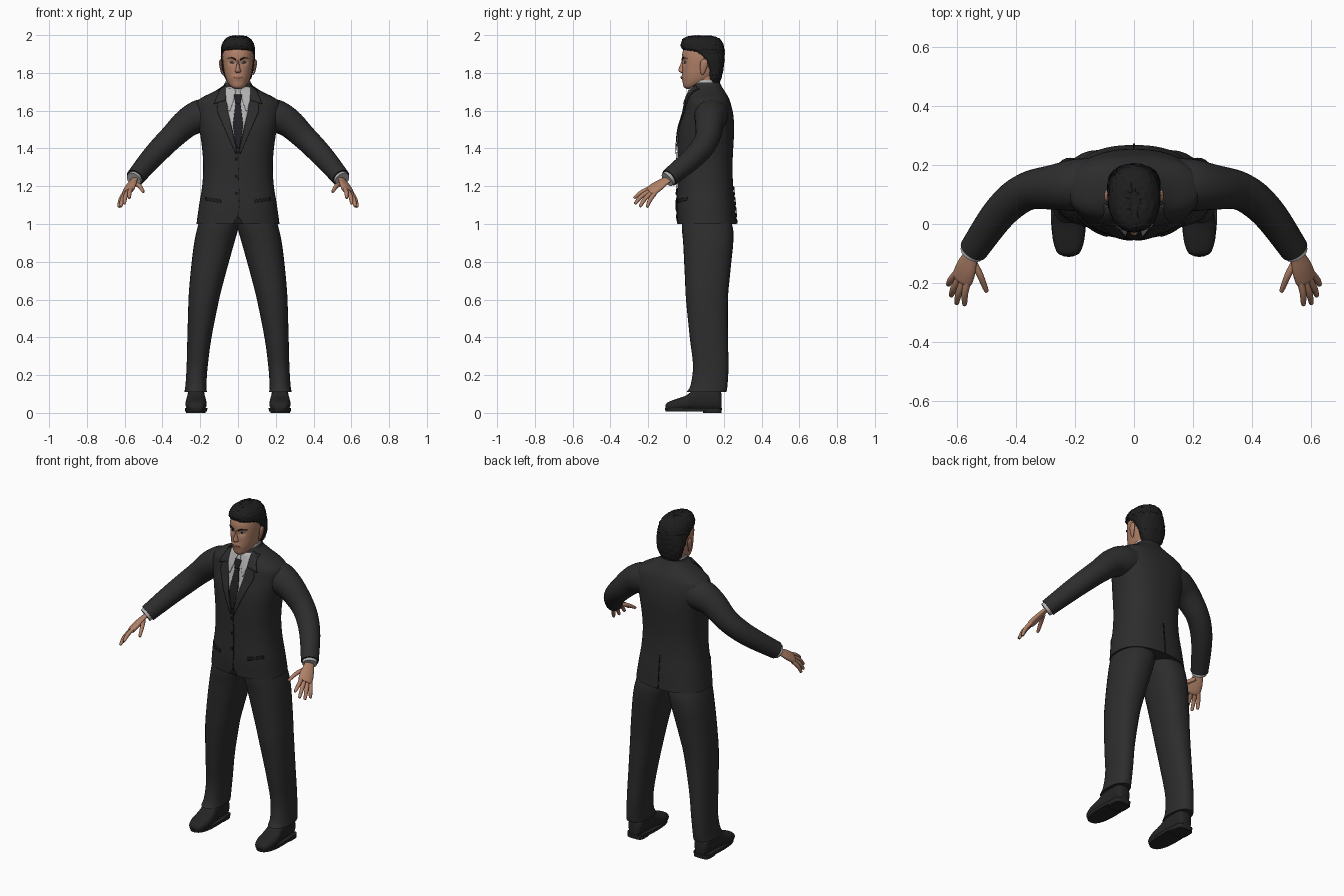
import bpy, bmesh, math, random
from mathutils import Vector
from mathutils.bvhtree import BVHTree

random.seed(4)
default_cube = bpy.data.objects.get("Cube")
if default_cube:
    bpy.data.objects.remove(default_cube, do_unlink=True)


def material(name, r, g, b):
    mat = bpy.data.materials.new(name)
    mat.use_nodes = True
    mat.diffuse_color = (r, g, b, 1)
    mat.node_tree.nodes["Principled BSDF"].inputs["Base Color"].default_value = (r, g, b, 1)
    return mat


SUIT = material("charcoal_suit", .026, .026, .027)
SEAM = material("dark_seam", .012, .012, .013)
TIE = material("black_tie", .015, .015, .017)
SHIRT = material("pale_shirt", .45, .45, .46)
SKIN = material("skin", .44, .22, .14)
LIP = material("lips", .32, .13, .09)
HAIR = material("black_hair", .013, .013, .013)
SHOE = material("black_leather", .018, .018, .019)


def smooth_rows(rows, steps):
    """Catmull-Rom interpolation through rows of equal length."""
    out = []
    for i in range(len(rows) - 1):
        a, b, c, d = (rows[max(0, min(len(rows) - 1, i + k))] for k in (-1, 0, 1, 2))
        for s in range(steps):
            t = s / steps
            out.append([q + t / 2 * ((r - p) + t * ((2 * p - 5 * q + 4 * r - w)
                        + t * (3 * (q - r) + w - p))) for p, q, r, w in zip(a, b, c, d)])
    return out + [list(rows[-1])]


def finish(name, bm, mat, mirror=False):
    bmesh.ops.recalc_face_normals(bm, faces=bm.faces[:])
    mesh = bpy.data.meshes.new(name)
    bm.to_mesh(mesh)
    bm.free()
    mesh.materials.append(mat)
    for poly in mesh.polygons:
        poly.use_smooth = True
    mesh.set_sharp_from_angle(angle=math.radians(50))
    obj = bpy.data.objects.new(name, mesh)
    bpy.context.collection.objects.link(obj)
    if mirror:
        obj.modifiers.new("other_side", "MIRROR")
    return obj


def loft(name, rings, mat, mirror=False, sides=32, power=2, shape=None):
    """Skin rings of (centre, half axis u, half axis v) and cap both ends."""
    bm = bmesh.new()
    loops = []
    for centre, u, v in rings:
        loop = []
        for k in range(sides):
            c, s = math.cos(math.tau * k / sides), math.sin(math.tau * k / sides)
            c, s = (math.copysign(abs(w) ** (2 / power), w) for w in (c, s))
            point = centre + u * c + v * s
            loop.append(bm.verts.new(shape(point) if shape else point))
        loops.append(loop)
    for low, high in zip(loops, loops[1:]):
        for k in range(sides):
            j = (k + 1) % sides
            bm.faces.new((low[k], low[j], high[j], high[k]))
    bm.faces.new(loops[0])
    bm.faces.new(loops[-1])
    return finish(name, bm, mat, mirror)


def stack(name, rows, mat, steps=5, **options):
    """Horizontal rings given as z, x_min, x_max, y_min, y_max."""
    rings = [(Vector(((a + b) / 2, (c + d) / 2, z)), Vector(((b - a) / 2, 0, 0)),
              Vector((0, (d - c) / 2, 0))) for z, a, b, c, d in smooth_rows(rows, steps)]
    return loft(name, rings, mat, **options)


def centred(rows):
    return [(z, -w, w, front, back) for z, w, front, back in rows]


def tube(name, rows, mat, side=(0, 1, 0), flat=1, steps=5, sides=20):
    """Mirrored limb along rows of x, y, z, radius; flat squeezes it across side."""
    rows = smooth_rows(rows, steps)
    points = [Vector(r[:3]) for r in rows]
    rings = []
    for i, r in enumerate(rows):
        along = points[min(i + 1, len(rows) - 1)] - points[max(i - 1, 0)]
        along.normalize()
        u = Vector(side)
        u = (u - along * u.dot(along)).normalized()
        rings.append((points[i], u * r[3], along.cross(u) * r[3] * flat))
    return loft(name, rings, mat, mirror=True, sides=sides)


def surface(obj):
    mesh = obj.data
    return BVHTree.FromPolygons([v.co for v in mesh.vertices],
                                [tuple(p.vertices) for p in mesh.polygons])


def panel(name, tree, edge_a, edge_b, mat, mirror=False, lift=.003, back=False):
    """Thin cloth plate between two x,z edges, laid on a surface."""
    side = 1 if back else -1
    bm = bmesh.new()
    rows = []
    cuts, across = 7, 8
    for i in range((len(edge_a) - 1) * cuts + 1):
        seg = min(i // cuts, len(edge_a) - 2)
        t = i / cuts - seg
        a, b = (Vector(e[seg]).lerp(Vector(e[seg + 1]), t) for e in (edge_a, edge_b))
        row = []
        for k in range(across + 1):
            p = a.lerp(b, k / across)
            start = Vector((p.x, side, p.y))
            hit, normal, *_ = tree.ray_cast(start, Vector((0, -side, 0)))
            if hit is None:
                hit, normal, *_ = tree.find_nearest(Vector((p.x, 0, p.y)))
            row.append(bm.verts.new(hit + Vector((0, side * lift, 0))))
        rows.append(row)
    for r, q in zip(rows, rows[1:]):
        for k in range(across):
            bm.faces.new((r[k], r[k + 1], q[k + 1], q[k]))
    obj = finish(name, bm, mat, mirror)
    solid = obj.modifiers.new("thickness", "SOLIDIFY")
    solid.thickness = .004
    solid.offset = 0
    return obj


# Jacket body
jacket = stack("jacket_body", centred([
    (1, .22, -.045, .268), (1.1, .206, -.05, .26), (1.2, .19, -.046, .25),
    (1.3, .184, -.045, .246), (1.4, .19, -.046, .25), (1.5, .205, -.038, .255),
    (1.58, .222, -.015, .25), (1.64, .222, 0, .236), (1.67, .19, .01, .225),
    (1.7, .13, .02, .207), (1.73, .082, .03, .188), (1.75, .068, .045, .178)]),
    SUIT, sides=64, power=2.4)
cloth = surface(jacket)

# Sleeves, shirt cuffs
tube("jacket_sleeves", [(.13, .14, 1.58, .085), (.2, .132, 1.57, .088), (.27, .125, 1.535, .077),
     (.35, .115, 1.46, .066), (.41, .082, 1.4, .062), (.47, .02, 1.335, .057),
     (.545, -.088, 1.245, .049)], SUIT, sides=28)
tube("shirt_cuffs", [(.53, -.065, 1.262, .04), (.552, -.1, 1.235, .041)], SHIRT)

# Hands: flattened palm, four fingers and a thumb
spread = Vector((.5, .4, -.25))
tube("palms", [(.542, -.085, 1.245, .027), (.555, -.11, 1.228, .029), (.57, -.15, 1.2, .039),
     (.582, -.185, 1.175, .04), (.586, -.196, 1.168, .03)], SKIN, side=spread, flat=.45)
fingers = {
    "index": ((.563, -.19, 1.19), (.574, -.235, 1.168), (.575, -.272, 1.14)),
    "middle": ((.578, -.188, 1.177), (.595, -.235, 1.147), (.602, -.268, 1.11)),
    "ring": ((.592, -.18, 1.168), (.612, -.218, 1.132), (.62, -.242, 1.095)),
    "little": ((.602, -.165, 1.162), (.622, -.19, 1.128), (.63, -.205, 1.092)),
    "thumb": ((.548, -.125, 1.215), (.522, -.175, 1.202), (.502, -.225, 1.172))}
for label, (root, knuckle, tip) in fingers.items():
    end = Vector(tip) + (Vector(tip) - Vector(knuckle)) * .1
    tube(label + "_fingers", [(*root, .012), (*knuckle, .0115), (*tip, .008), (*end, .002)],
         SKIN, sides=12)

# Trousers
stack("trouser_legs", [
    (1.06, -.01, .19, -.02, .22), (.98, -.002, .215, -.022, .248), (.9, .02, .232, -.015, .25),
    (.8, .048, .245, -.01, .24), (.7, .075, .255, -.005, .23), (.6, .1, .262, 0, .222),
    (.4, .14, .268, .02, .222), (.25, .16, .272, .037, .225), (.15, .167, .278, .025, .22),
    (.11, .165, .284, .003, .214)], SUIT, mirror=True, power=2.3)

# Shoes: rounded upper, sole and heel
upper = smooth_rows([(-.108, .02, .03), (-.095, .04, .045), (-.05, .054, .062), (0, .055, .08),
                     (.05, .048, .115), (.12, .046, .13), (.17, .043, .12), (.188, .03, .09)], 4)
loft("shoe_uppers", [(Vector((.222, y, .012 + h / 2)), Vector((w, 0, 0)), Vector((0, 0, h / 2)))
                     for y, w, h in upper], SHOE, mirror=True, power=2.5)
stack("shoe_soles", [(.008, .164, .28, -.108, .185), (.026, .162, .282, -.112, .19)],
      SHOE, mirror=True, steps=1, power=2.5)
stack("shoe_heels", [(0, .172, .274, .09, .188), (.026, .17, .276, .085, .19)],
      SHOE, mirror=True, steps=1, power=4)

# Shirt front, collar and tie
panel("shirt_front", cloth, [(-.07, 1.725), (-.055, 1.6), (-.006, 1.41)],
      [(.07, 1.725), (.055, 1.6), (.006, 1.41)], SHIRT, lift=.002)
stack("shirt_collar_band", centred([(1.69, .073, .02, .185), (1.73, .069, .024, .18),
      (1.762, .064, .036, .176)]), SHIRT)
panel("shirt_collar_points", cloth, [(.01, 1.705), (.022, 1.66), (.042, 1.6)],
      [(.068, 1.728), (.068, 1.67), (.048, 1.6)], SHIRT, mirror=True, lift=.009)
panel("tie_knot", cloth, [(-.022, 1.685), (-.013, 1.635)], [(.022, 1.685), (.013, 1.635)],
      TIE, lift=.012)
panel("tie_blade", cloth, [(-.013, 1.638), (-.028, 1.52), (-.008, 1.4)],
      [(.013, 1.638), (.028, 1.52), (.008, 1.4)], TIE, lift=.007)

# Lapels, jacket edge, pockets, buttons and back vent
panel("lapels", cloth, [(.068, 1.73), (.054, 1.6), (.004, 1.38)],
      [(.1, 1.715), (.112, 1.6), (.012, 1.37)], SUIT, mirror=True, lift=.008)
panel("lapel_collars", cloth, [(.066, 1.735), (.064, 1.655)], [(.094, 1.715), (.128, 1.635)],
      SUIT, mirror=True, lift=.01)
panel("jacket_front_edge", cloth, [(-.002, 1.38), (.004, 1.12), (0, 1.03)],
      [(.002, 1.38), (.008, 1.12), (.004, 1.03)], SEAM)
panel("jacket_front_split", cloth, [(-.002, 1.045), (-.026, 1.002)],
      [(.002, 1.045), (.026, 1.002)], SEAM, lift=.001)
panel("pocket_flaps", cloth, [(.09, 1.13), (.09, 1.112)], [(.17, 1.142), (.17, 1.124)],
      SEAM, mirror=True, lift=.002)
for height in (1.35, 1.26, 1.17):
    panel("jacket_button", cloth, [(-.012, height), (-.012, height - .014)],
          [(.002, height), (.002, height - .014)], SEAM, lift=.005)
panel("back_vent", cloth, [(-.002, 1.2), (-.003, 1.002)], [(.002, 1.2), (.003, 1.002)],
      SEAM, back=True)


# Head with pressed-in eye sockets and soft cheeks
def face_shape(p):
    if p.y < .08:
        socket = math.exp(-((abs(p.x) - .033) / .017) ** 2 - ((p.z - 1.857) / .014) ** 2)
        mouth = math.exp(-(p.x / .03) ** 2 - ((p.z - 1.775) / .014) ** 2)
        p.y += .011 * socket - .005 * mouth
    return p


head = stack("head", centred([
    (1.716, .018, 0, .04), (1.728, .038, -.013, .075), (1.755, .057, -.018, .13),
    (1.79, .07, -.02, .165), (1.83, .077, -.02, .18), (1.87, .081, -.021, .187),
    (1.91, .08, -.018, .19), (1.95, .07, 0, .175), (1.98, .04, .04, .14)]),
    SKIN, sides=64, power=2.15, shape=face_shape)
face = surface(head)
stack("neck", centred([(1.66, .064, .04, .178), (1.74, .06, .04, .17), (1.81, .06, .04, .172)]), SKIN)
stack("nose", centred([(1.872, .006, -.022, .01), (1.845, .008, -.029, .01),
      (1.822, .012, -.039, .01), (1.808, .017, -.038, .01), (1.8, .011, -.026, .01)]),
      SKIN, sides=20)
tube("ears", [(.08, .085, 1.79, .006), (.086, .088, 1.805, .012), (.091, .093, 1.835, .019),
     (.093, .097, 1.86, .018), (.09, .098, 1.874, .005)], SKIN, flat=.4)
panel("eyebrows", face, [(.012, 1.874), (.035, 1.884), (.06, 1.878)],
      [(.012, 1.866), (.035, 1.877), (.06, 1.875)], HAIR, mirror=True)
panel("eye_whites", face, [(.019, 1.853), (.032, 1.861), (.047, 1.855)],
      [(.019, 1.852), (.032, 1.85), (.047, 1.853)], SHIRT, mirror=True, lift=.001)
panel("irises", face, [(.028, 1.86), (.028, 1.85)], [(.038, 1.86), (.038, 1.85)], HAIR, mirror=True)
panel("mouth", face, [(-.026, 1.775), (0, 1.782), (.026, 1.775)],
      [(-.026, 1.773), (0, 1.767), (.026, 1.773)], LIP, lift=.002)


# Short swept hair with a slightly tousled surface
def tousle(p):
    return p + Vector([random.uniform(-.0025, .0025) for _ in range(3)])


stack("hair", centred([
    (1.745, .05, .12, .175), (1.77, .068, .113, .186), (1.81, .08, .108, .196),
    (1.85, .087, .085, .202), (1.885, .089, .05, .204), (1.912, .089, .01, .204),
    (1.928, .089, -.022, .203), (1.955, .083, -.027, .196), (1.98, .066, -.015, .178),
    (1.993, .042, .015, .145), (1.997, .015, .05, .11)]), HAIR, sides=56, power=2.2, shape=tousle)
